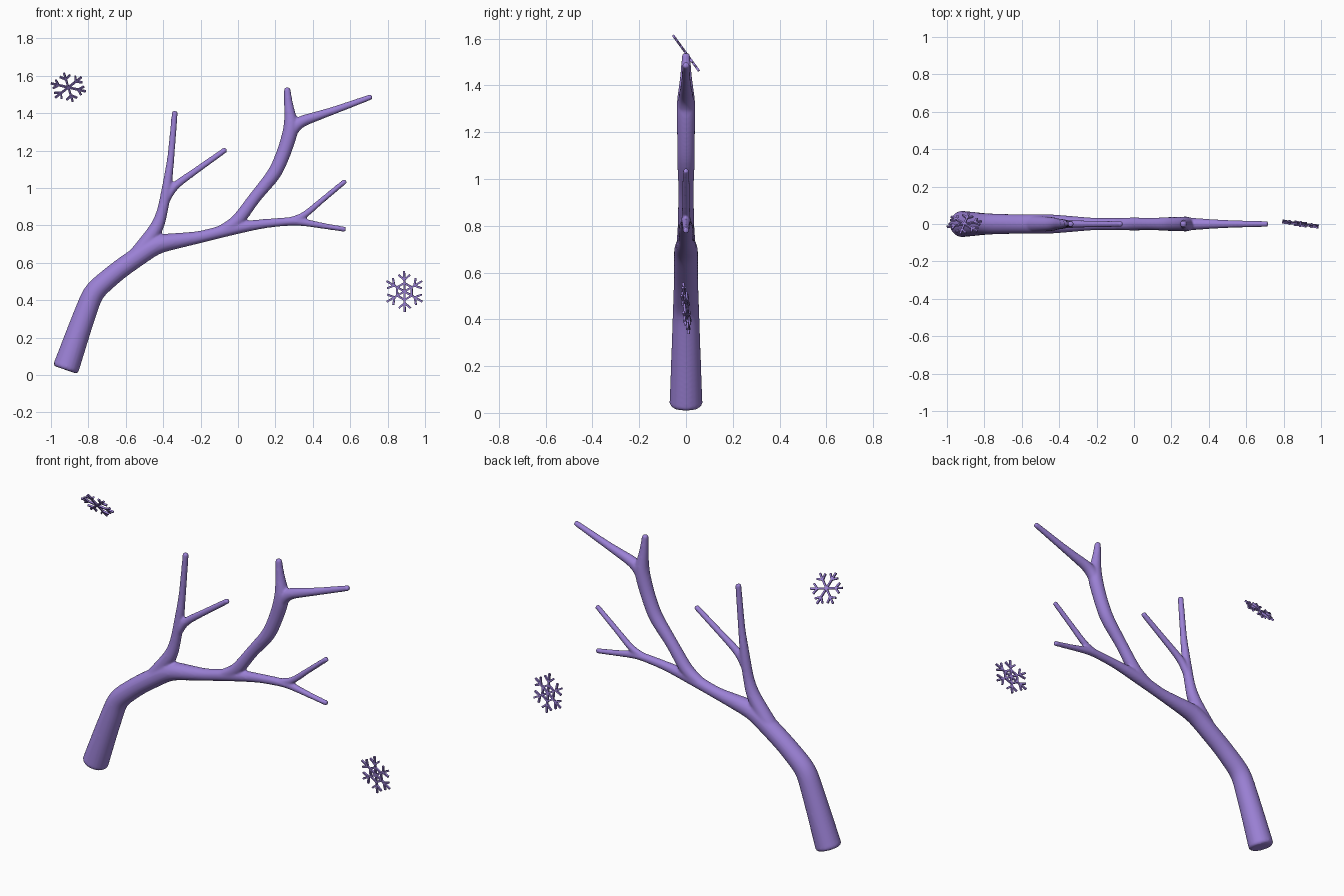
import bpy, bmesh, math
from mathutils import Vector, Matrix

if "Cube" in bpy.data.objects:
    bpy.data.objects.remove(bpy.data.objects["Cube"])

purple = bpy.data.materials.new("frosty purple")
purple.diffuse_color = (0.33, 0.22, 0.67, 1)
purple.use_nodes = True
purple.node_tree.nodes["Principled BSDF"].inputs["Base Color"].default_value = purple.diffuse_color


def finish(bm, name):
    bmesh.ops.recalc_face_normals(bm, faces=bm.faces)
    mesh = bpy.data.meshes.new(name)
    bm.to_mesh(mesh)
    bm.free()
    mesh.materials.append(purple)
    ob = bpy.data.objects.new(name, mesh)
    bpy.context.collection.objects.link(ob)
    return ob


def limb(bm, points, sides=20, step=0.015):
    """Closed round tube through (x, z, radius) points, with softened bends."""
    pts = [Vector(p) for p in points]
    path = []
    for a, b in zip(pts, pts[1:]):
        n = max(2, round((b - a).length / step))
        path += [a.lerp(b, i / n) for i in range(n)]
    path.append(pts[-1])
    for _ in range(14):
        path = [path[0]] + [(path[i - 1] + 2 * path[i] + path[i + 1]) / 4
                            for i in range(1, len(path) - 1)] + [path[-1]]
    rings = []

    def ring(c, r, t):
        n = Vector((-t.y, t.x))
        rings.append([bm.verts.new((c.x + n.x * r * math.cos(a), r * math.sin(a),
                                    c.y + n.y * r * math.cos(a)))
                      for a in (2 * math.pi * k / sides for k in range(sides))])

    last = len(path) - 1
    for i, p in enumerate(path):
        t = (path[min(i + 1, last)] - path[max(i - 1, 0)]).xy.normalized()
        c, r = p.xy, p.z
        if i == 0:                      # softened rim at the start
            ring(c, r * 0.86, t)
            ring(c + t * r * 0.14, r * 0.98, t)
        elif i == last:                 # softened rim at the tip
            ring(c - t * r * 0.3, r, t)
            ring(c, r * 0.65, t)
        else:
            ring(c, r, t)
    for a, b in zip(rings, rings[1:]):
        for k in range(sides):
            j = (k + 1) % sides
            bm.faces.new((a[k], a[j], b[j], b[k]))
    bm.faces.new(rings[0])
    bm.faces.new(rings[-1])


# Branch: trunk and side limbs, fused into one smooth skin
limbs = [
    # trunk running to the lower right twig
    [(-.923, .028, .071), (-.85, .24, .063), (-.775, .445, .056), (-.64, .56, .052),
     (-.44, .70, .052), (-.2, .737, .031), (-.02, .785, .034), (.14, .81, .024),
     (.31, .825, .022), (.44, .80, .016), (.577, .778, .014)],
    # first upright limb
    [(-.54, .64, .045), (-.43, .79, .037), (-.405, .87, .028), (-.385, .97, .028),
     (-.36, 1.15, .019), (-.337, 1.412, .016)],
    # its side twig
    [(-.385, .94, .024), (-.35, 1.005, .022), (-.25, 1.075, .018), (-.062, 1.208, .015)],
    # tall right limb
    [(-.10, .765, .03), (-.01, .81, .036), (.09, .95, .032), (.2, 1.08, .038),
     (.25, 1.2, .038), (.29, 1.33, .042), (.272, 1.42, .026), (.262, 1.538, .017)],
    # its long side twig
    [(.27, 1.28, .036), (.31, 1.35, .034), (.37, 1.367, .028), (.5, 1.41, .021),
     (.717, 1.489, .015)],
    # rising twig at the end of the trunk
    [(.22, .815, .018), (.34, .838, .019), (.42, .91, .016), (.577, 1.04, .014)],
]
bm = bmesh.new()
for pts in limbs:
    limb(bm, pts)
branch = finish(bm, "branch")
fuse = branch.modifiers.new("fuse", 'REMESH')
fuse.mode = 'VOXEL'
fuse.voxel_size = 0.007
fuse.use_smooth_shade = True
soften = branch.modifiers.new("soften", 'SMOOTH')
soften.factor = 0.5
soften.iterations = 5


def snowflake(name, loc, rot, radius, spin, ring):
    """Six barbed arms, optionally joined by a hexagonal ring."""
    bm = bmesh.new()
    w = 0.010

    def bar(a, b):
        a, b = Vector(a), Vector(b)
        d, mid = b - a, (a + b) / 2
        m = (Matrix.Translation((mid.x, 0, mid.y))
             @ Matrix.Rotation(-math.atan2(d.y, d.x), 4, 'Y')
             @ Matrix.Diagonal((d.length + w * 0.5, w, w, 1)))
        bmesh.ops.create_cube(bm, size=1, matrix=m)

    def polar(r, a):
        return Vector((math.cos(a), math.sin(a))) * r * radius

    for k in range(6):
        a = math.radians(spin + 60 * k)
        bar((0, 0), polar(1, a))
        for s in (-1, 1):
            root = polar(0.58, a)
            bar(root, root + polar(0.36, a + s * math.radians(50)))
        if ring:
            bar(polar(0.42, a), polar(0.42, a + math.pi / 3))
    ob = finish(bm, name)
    ob.location = loc
    ob.rotation_euler = [math.radians(v) for v in rot]


# Floating snowflakes
snowflake("large_snowflake", (.89, 0, .447), (6, 0, -8), .108, 90, True)
snowflake("small_snowflake", (-.907, 0, 1.538), (36, 0, 0), .094, 44, False)
